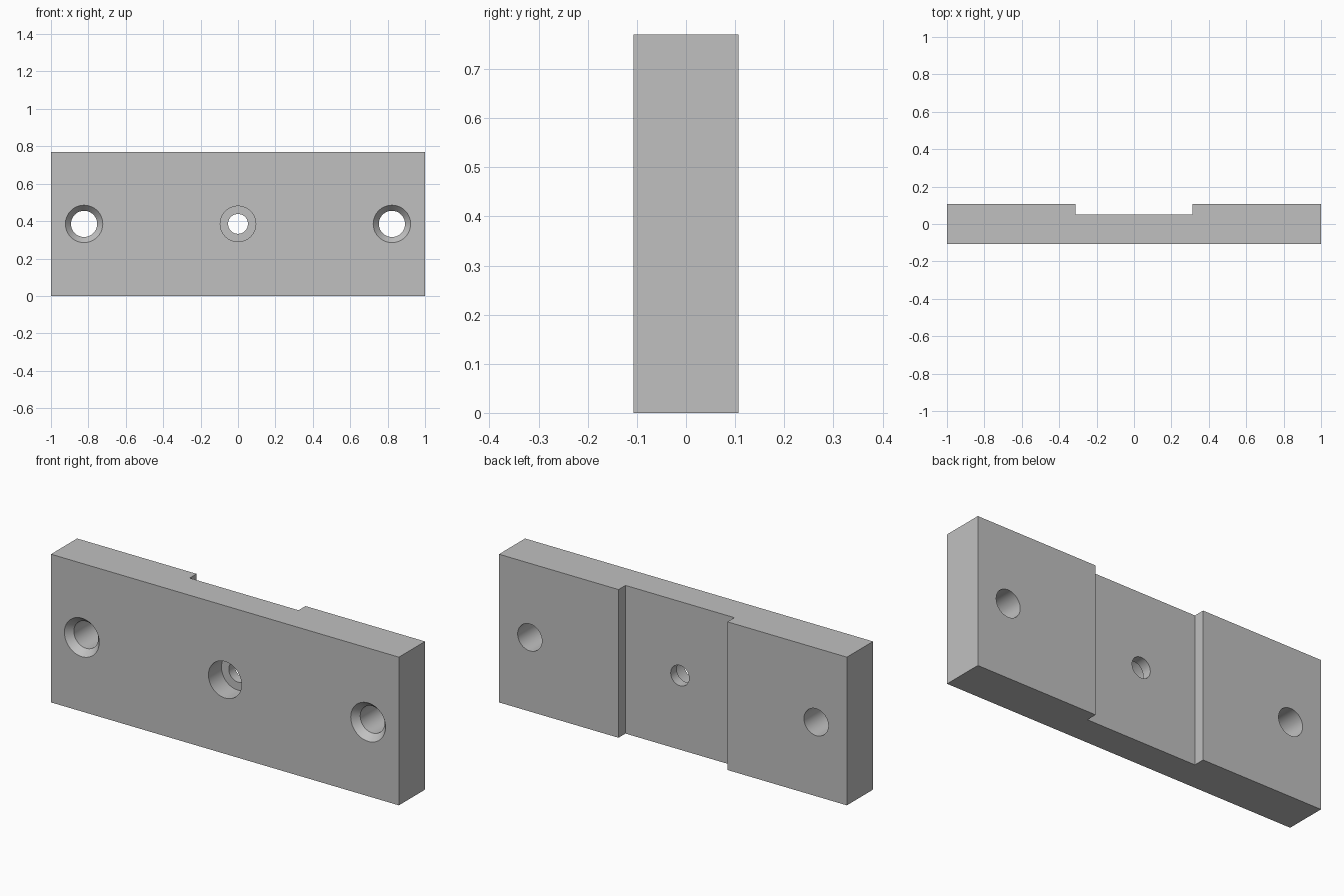
import bpy
import bmesh
from math import pi

cube = bpy.data.objects.get("Cube")
if cube:
    bpy.data.objects.remove(cube, do_unlink=True)

HEIGHT = 0.77
BACK = 0.107
FRONT = -BACK
MID = HEIGHT / 2

grey = bpy.data.materials.new("plain_grey")
grey.use_nodes = True
COLOUR = (0.53, 0.53, 0.53, 1)
grey.diffuse_color = COLOUR
grey.node_tree.nodes["Principled BSDF"].inputs["Base Color"].default_value = COLOUR


def make_object(name, bm):
    bmesh.ops.recalc_face_normals(bm, faces=bm.faces[:])
    mesh = bpy.data.meshes.new(name)
    bm.to_mesh(mesh)
    bm.free()
    mesh.materials.append(grey)
    obj = bpy.data.objects.new(name, mesh)
    bpy.context.collection.objects.link(obj)
    return obj


def hole_cutter(name, x, profile):
    """Revolve (radius, y) points around a front-to-back axis."""
    bm = bmesh.new()
    points = [(0, profile[0][1])] + profile + [(0, profile[-1][1])]
    verts = [bm.verts.new((x + r, y, MID)) for r, y in points]
    edges = [bm.edges.new(pair) for pair in zip(verts, verts[1:])]
    bmesh.ops.spin(bm, geom=verts + edges, cent=(x, 0, MID), axis=(0, 1, 0),
                   angle=2 * pi, steps=64, use_duplicate=False)
    bmesh.ops.remove_doubles(bm, verts=bm.verts[:], dist=1e-5)
    obj = make_object(name, bm)
    obj.hide_render = True
    return obj


# Plate with a vertical channel across the back
bm = bmesh.new()
outline = [(-1, FRONT), (1, FRONT), (1, BACK), (0.313, BACK),
           (0.313, 0.05), (-0.313, 0.05), (-0.313, BACK), (-1, BACK)]
base = bm.faces.new([bm.verts.new((x, y, 0)) for x, y in outline])
top = bmesh.ops.extrude_face_region(bm, geom=[base])["geom"]
bmesh.ops.translate(bm, vec=(0, 0, HEIGHT),
                    verts=[v for v in top if isinstance(v, bmesh.types.BMVert)])
plate = make_object("mounting_plate", bm)

# Countersunk end holes and a counterbored middle hole
OUT = 0.05
countersink = [(0.1, FRONT - OUT), (0.1, FRONT), (0.07, FRONT + 0.035), (0.07, BACK + OUT)]
counterbore = [(0.095, FRONT - OUT), (0.095, 0), (0.053, 0), (0.053, BACK + OUT)]
cutters = [hole_cutter("right_hole_cutter", -0.823, countersink),
           hole_cutter("left_hole_cutter", 0.823, countersink),
           hole_cutter("middle_hole_cutter", 0, counterbore)]

bpy.context.view_layer.objects.active = plate
for cutter in cutters:
    mod = plate.modifiers.new(cutter.name, "BOOLEAN")
    mod.operation = "DIFFERENCE"
    mod.solver = "EXACT"
    mod.object = cutter
    bpy.ops.object.modifier_apply(modifier=mod.name)
    bpy.data.objects.remove(cutter, do_unlink=True)

# Smooth hole walls with crisp edges
bpy.ops.object.select_all(action="DESELECT")
plate.select_set(True)
bpy.ops.object.shade_smooth_by_angle(angle=pi / 6)
